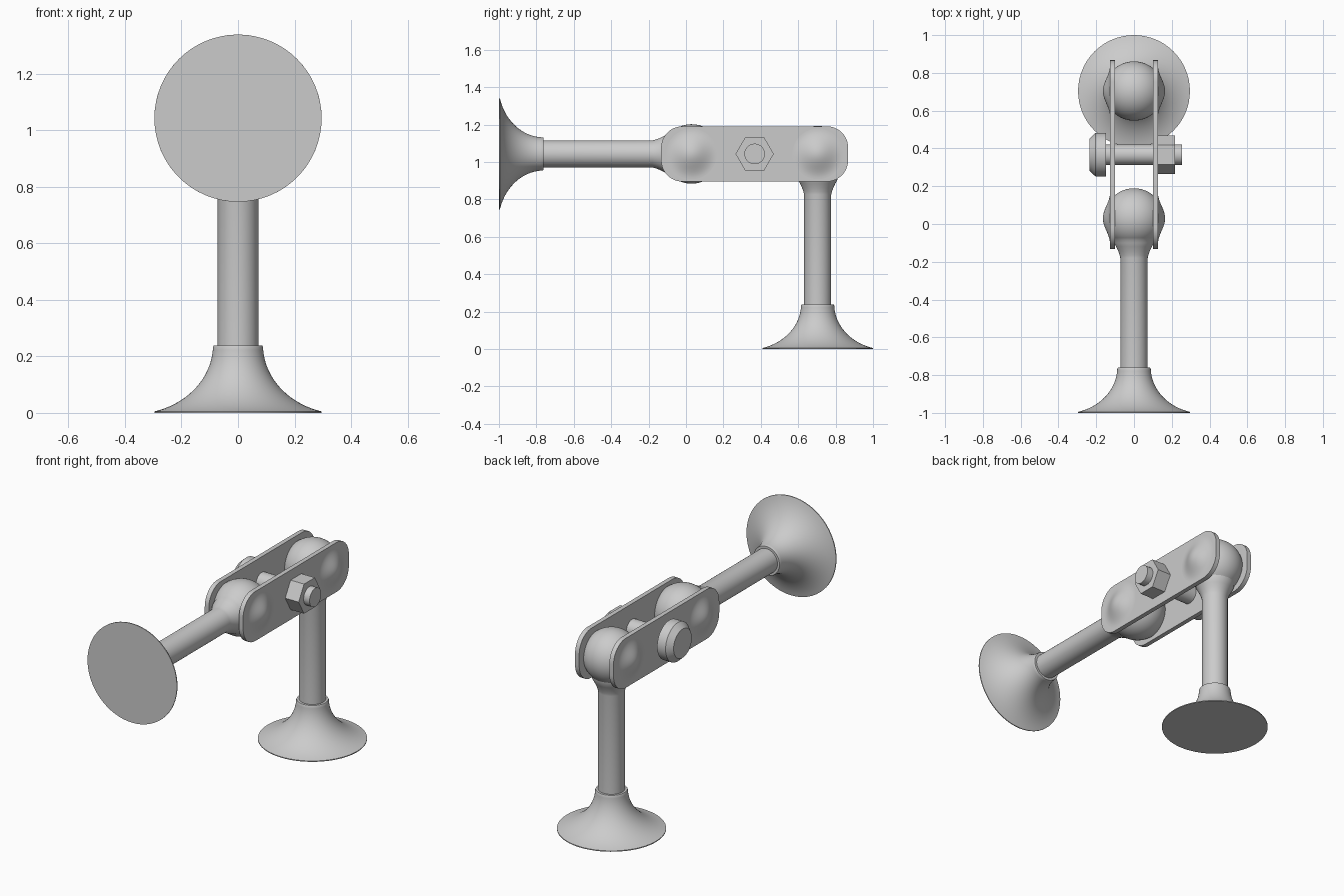
import bpy, bmesh
from math import sin, cos, pi, radians
from mathutils import Matrix

cube = bpy.data.objects.get("Cube")
if cube:
    bpy.data.objects.remove(cube, do_unlink=True)

# Single grey material
grey = bpy.data.materials.new("plain_grey")
grey.use_nodes = True
colour = (0.6, 0.6, 0.6, 1)
grey.diffuse_color = colour
grey.node_tree.nodes["Principled BSDF"].inputs["Base Color"].default_value = colour

UP = Matrix()
ALONG_Y = Matrix.Rotation(-pi / 2, 4, 'X')
ALONG_X = Matrix.Rotation(pi / 2, 4, 'Y')
AXIS_Z = 1.043          # height of the linkage centre line
MID_Y = 0.367           # bolt position
REACH = 0.337           # ball distance from the bolt
PLATE_IN, PLATE_OUT = 0.1, 0.127


def finish(name, bm, smooth=True):
    bmesh.ops.recalc_face_normals(bm, faces=bm.faces)
    mesh = bpy.data.meshes.new(name)
    bm.to_mesh(mesh)
    bm.free()
    mesh.materials.append(grey)
    obj = bpy.data.objects.new(name, mesh)
    bpy.context.collection.objects.link(obj)
    if smooth:
        bpy.ops.object.select_all(action='DESELECT')
        obj.select_set(True)
        bpy.context.view_layer.objects.active = obj
        bpy.ops.object.shade_smooth_by_angle(angle=radians(32))
    return obj


def lathe(name, profile, place, turn=UP, sides=64, smooth=True):
    """Revolve (radius, height) points around local z, capping both ends."""
    bm = bmesh.new()
    rings = []
    for r, h in profile:
        angles = [pi / 2 + 2 * pi * i / sides for i in range(sides)]
        rings.append([bm.verts.new((r * cos(a), r * sin(a), h)) for a in angles])
    for low, high in zip(rings, rings[1:]):
        for i in range(sides):
            j = (i + 1) % sides
            bm.faces.new((low[i], low[j], high[j], high[i]))
    bm.faces.new(rings[0])
    bm.faces.new(rings[-1])
    bmesh.ops.remove_doubles(bm, verts=bm.verts, dist=1e-5)
    bm.transform(Matrix.Translation(place) @ turn)
    return finish(name, bm, smooth)


def leg_profile(length, ball):
    """Flared foot, collar, stem, neck fillet and ball in one outline."""
    pts = [(0.296, 0)]
    for i in range(19):
        t = radians(75) * (1 - i / 18)
        pts.append((0.0885 + 0.28 * (1 - cos(t)), 0.24 - 0.243 * sin(t)))
    pts[-1] = (0.0885, 0.234)
    pts += [(0.086, 0.239), (0.0725, 0.239)]
    for r, below in ((0.0725, 0.21), (0.076, 0.195), (0.083, 0.175),
                     (0.095, 0.15), (0.106, 0.13)):
        pts.append((r, length - below))
    for i in range(25):
        t = radians(-46) + radians(135.9) * i / 24
        pts.append((ball * cos(t), length + ball * sin(t)))
    return pts


# Two ball-ended legs with flared feet
lathe("standing_leg", leg_profile(1.036, 0.157), (0, MID_Y + REACH, 0))
lathe("forward_leg", leg_profile(1.03, 0.159), (0, -1, AXIS_Z), ALONG_Y)


def plate(name, side):
    """Rounded side plate, extruded along x."""
    bm = bmesh.new()
    half_y, half_z, r = 0.5, 0.148, 0.115
    outline = []
    for k, (sy, sz) in enumerate(((1, 1), (-1, 1), (-1, -1), (1, -1))):
        for i in range(13):
            a = pi / 2 * (k + i / 12)
            outline.append(bm.verts.new((side * PLATE_IN,
                                         MID_Y + sy * (half_y - r) + r * cos(a),
                                         AXIS_Z + sz * (half_z - r) + r * sin(a))))
    face = bm.faces.new(outline)
    ext = bmesh.ops.extrude_face_region(bm, geom=[face])
    moved = [v for v in ext["geom"] if isinstance(v, bmesh.types.BMVert)]
    bmesh.ops.translate(bm, verts=moved, vec=(side * (PLATE_OUT - PLATE_IN), 0, 0))
    finish(name, bm)


# Side plates with softly pressed ball sockets
dome = [(0.135, PLATE_IN + 0.01), (0.135, PLATE_OUT)]
for i in range(1, 15):
    t = i / 14
    dome.append((0.135 * (1 - t), PLATE_OUT + 0.0375 * (1 - cos(pi * t)) / 2))
for label, side in (("left", 1), ("right", -1)):
    plate(label + "_plate", side)
    turn = Matrix.Rotation(side * pi / 2, 4, 'Y')
    for end, offset in (("front", -REACH), ("back", REACH)):
        lathe(f"{label}_{end}_socket", dome, (0, MID_Y + offset, AXIS_Z), turn)

# Clamping bolt with chamfered round head and hexagonal nut
centre = (0, MID_Y, AXIS_Z)
lathe("bolt_shaft", [(0.055, -0.2), (0.055, 0.255)], centre, ALONG_X, 48)
lathe("bolt_head", [(0.086, -0.235), (0.116, -0.203), (0.116, -0.147)],
      centre, ALONG_X, 48)
lathe("hex_nut", [(0.102, 0.12), (0.102, 0.216)], centre, ALONG_X, 6, False)
